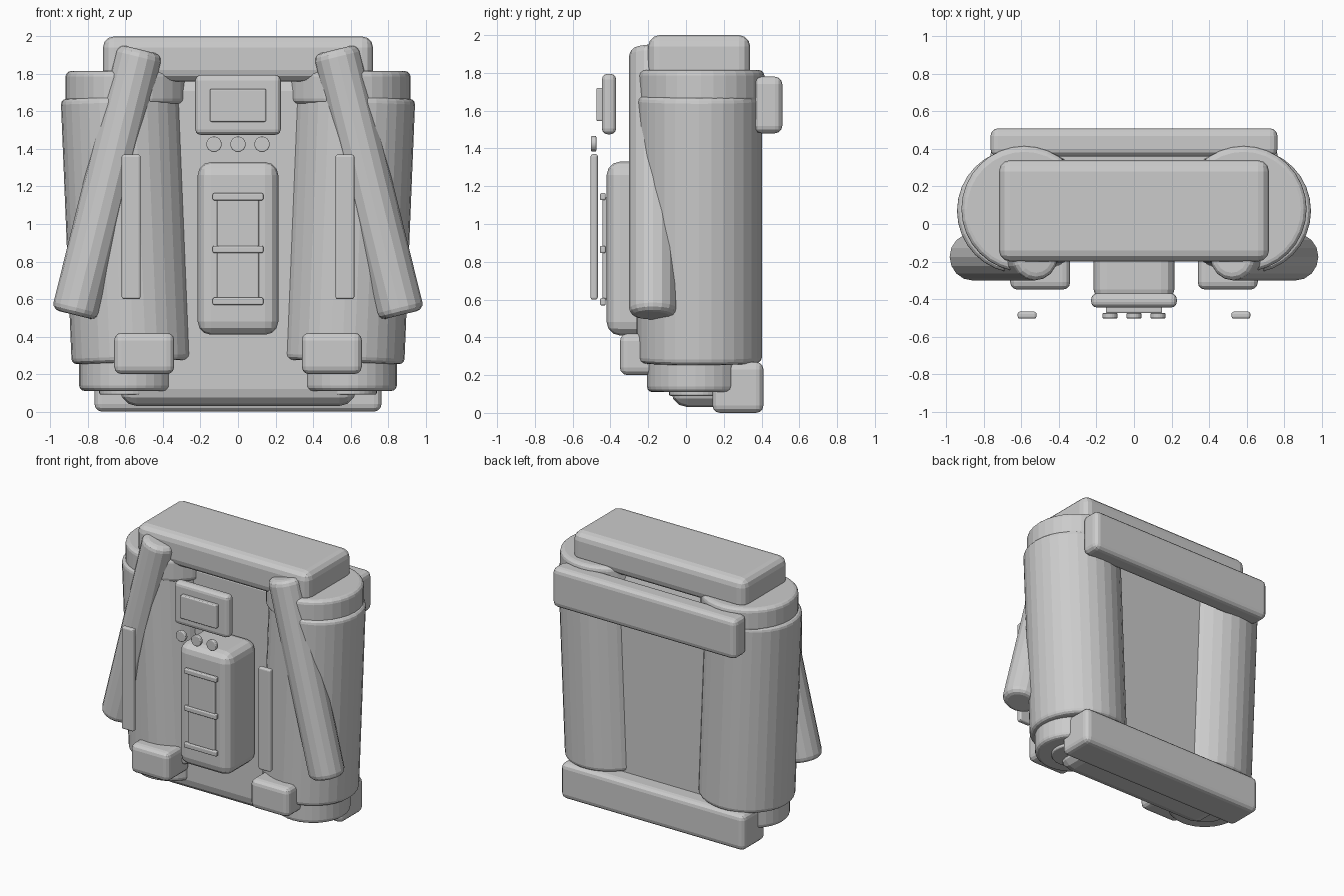
import bpy
from mathutils import Vector

cube = bpy.data.objects.get("Cube")
if cube:
    bpy.data.objects.remove(cube, do_unlink=True)

grey = bpy.data.materials.new("plain_grey")
grey.use_nodes = True
color = (0.6, 0.6, 0.6, 1)
grey.diffuse_color = color
grey.node_tree.nodes["Principled BSDF"].inputs["Base Color"].default_value = color


def finish(name, bevel, segments=3):
    obj = bpy.context.object
    obj.name = name
    obj.data.materials.append(grey)
    if bevel:
        mod = obj.modifiers.new("rounded_edges", "BEVEL")
        mod.width = bevel
        mod.segments = segments
        mod.limit_method = "ANGLE"
        mod.angle_limit = 0.7
    return obj


def box(name, x, y, z, bevel):
    """Rounded box from its (min, max) range on each axis."""
    ranges = (x, y, z)
    bpy.ops.mesh.primitive_cube_add(size=1, location=[sum(r) / 2 for r in ranges])
    bpy.context.object.scale = [r[1] - r[0] for r in ranges]
    bpy.ops.object.transform_apply(location=False, rotation=False, scale=True)
    return finish(name, bevel)


def rod(name, start, end, radius, bevel, sides=32):
    """Rounded cylinder between two points."""
    a, b = Vector(start), Vector(end)
    bpy.ops.mesh.primitive_cylinder_add(vertices=sides, radius=radius,
                                        depth=(b - a).length, location=(a + b) / 2)
    bpy.context.object.rotation_euler = (b - a).to_track_quat("Z", "Y").to_euler()
    return finish(name, bevel)


# Main body and top housing
box("back_panel", (-0.63, 0.63), (-0.08, 0.28), (0.03, 1.8), 0.09)
box("top_housing", (-0.72, 0.72), (-0.2, 0.34), (1.76, 2.0), 0.06)

# Crossbars on the rear
box("upper_crossbar", (-0.765, 0.765), (0.36, 0.51), (1.48, 1.78), 0.04)
box("lower_crossbar", (-0.765, 0.765), (0.14, 0.41), (0.0, 0.27), 0.04)

# Paired parts on each side
for side, s in (("left", 1), ("right", -1)):
    rod(side + "_tank", (s * 0.555, 0.07, 0.265), (s * 0.613, 0.07, 1.68), 0.332, 0.03)
    rod(side + "_tank_cap", (s * 0.585, 0.08, 1.64), (s * 0.585, 0.08, 1.815), 0.335, 0.03)
    rod(side + "_nozzle", (s * 0.59, 0.05, 0.11), (s * 0.59, 0.05, 0.4), 0.257, 0.03)
    rod(side + "_nozzle_outlet", (s * 0.59, 0.06, 0.09), (s * 0.59, 0.06, 0.2), 0.15, 0.01)
    rod(side + "_shoulder_tube", (s * 0.87, -0.175, 0.515), (s * 0.52, -0.175, 1.93),
        0.126, 0.04, 16)
    foot = sorted((s * 0.34, s * 0.66))
    box(side + "_foot_block", foot, (-0.35, -0.08), (0.2, 0.42), 0.04)
    strip = sorted((s * 0.52, s * 0.62))
    box(side + "_front_strip", strip, (-0.505, -0.467), (0.6, 1.37), 0.012)

# Central pack with its latch panel
box("central_pack", (-0.215, 0.215), (-0.42, -0.06), (0.41, 1.33), 0.07)
box("pack_plate", (-0.112, 0.112), (-0.442, -0.4), (0.6, 1.14), 0.01)
for label, z in (("lower", 0.588), ("middle", 0.865), ("upper", 1.145)):
    box(label + "_latch_bar", (-0.135, 0.135), (-0.455, -0.425), (z - 0.019, z + 0.019), 0.008)

# Display and buttons
box("display_case", (-0.228, 0.228), (-0.445, -0.37), (1.475, 1.795), 0.03)
box("display_screen", (-0.15, 0.15), (-0.475, -0.43), (1.545, 1.72), 0.008)
for i in range(3):
    x = (i - 1) * 0.128
    rod("button_%d" % (i + 1), (x, -0.475, 1.425), (x, -0.503, 1.425), 0.041, 0.006, 24)
